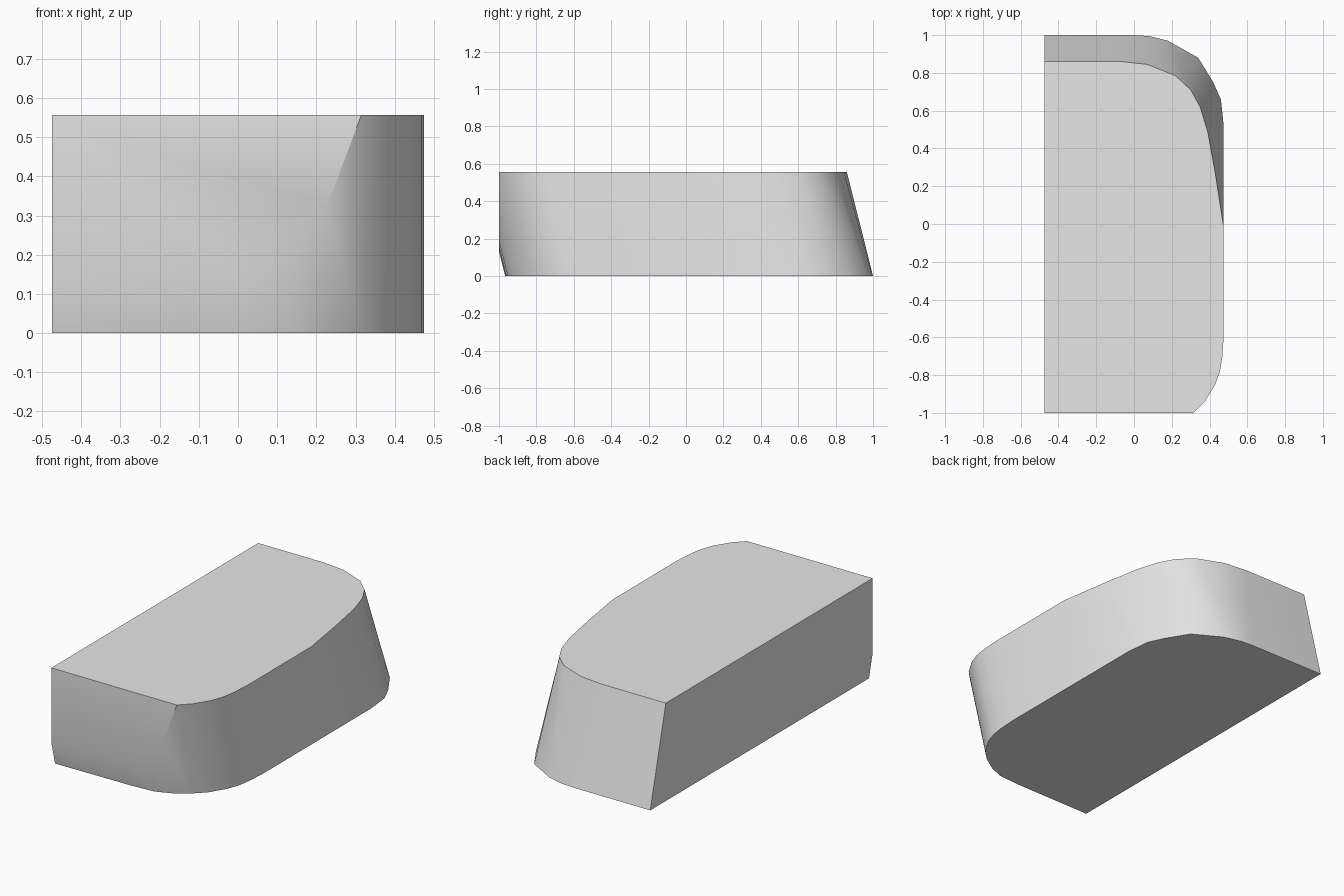
import bpy
import bmesh

cube = bpy.data.objects.get("Cube")
if cube:
    bpy.data.objects.remove(cube, do_unlink=True)

HEIGHT = 0.557
LEAN = -0.14      # how far the top is shifted toward the front
HALF_WIDTH = 0.475

# Rounded back corner, floor and top outlines
back_floor = [(-HALF_WIDTH, 1), (0.0, 1), (0.08, 0.995), (0.18, 0.97), (0.34, 0.88),
              (0.42, 0.75), (0.46, 0.66), (HALF_WIDTH, 0.52), (HALF_WIDTH, 0.2)]
back_top = [(-HALF_WIDTH, 0.86), (-0.07, 0.86), (0.07, 0.845), (0.22, 0.785), (0.30, 0.71),
            (0.35, 0.62), (0.39, 0.49), (0.43, 0.27), (HALF_WIDTH, -0.02)]

# Rounded front corner, the same on floor and top apart from the lean
front_floor = [(HALF_WIDTH, -0.45), (0.468, -0.56), (0.455, -0.64), (0.43, -0.71),
               (0.375, -0.80), (0.315, -0.86), (0.225, -0.92), (0.14, -0.953),
               (0.0, -0.962), (-HALF_WIDTH, -0.967)]
front_top = [(x, y + LEAN) for x, y in front_floor]

# Leaning block lofted between the two outlines
bm = bmesh.new()
floor = [bm.verts.new((x, y, 0)) for x, y in back_floor + front_floor]
top = [bm.verts.new((x, y, HEIGHT)) for x, y in back_top + front_top]
bm.faces.new(floor)
bm.faces.new(top)
for i in range(len(floor)):
    j = (i + 1) % len(floor)
    bm.faces.new((floor[i], floor[j], top[j], top[i]))

# Upright flat cut across the front
cut = bmesh.ops.bisect_plane(bm, geom=bm.verts[:] + bm.edges[:] + bm.faces[:],
                             plane_co=(0, -1, 0), plane_no=(0, -1, 0), clear_outer=True)
edges = [e for e in cut["geom_cut"] if isinstance(e, bmesh.types.BMEdge)]
bmesh.ops.contextual_create(bm, geom=edges)
bmesh.ops.recalc_face_normals(bm, faces=bm.faces[:])

mesh = bpy.data.meshes.new("leaning_block")
bm.to_mesh(mesh)
bm.free()
block = bpy.data.objects.new("leaning_block", mesh)
bpy.context.collection.objects.link(block)

# Plain grey finish
grey = bpy.data.materials.new("light_grey")
grey.use_nodes = True
color = (0.8, 0.8, 0.8, 1)
grey.diffuse_color = color
shader = next(n for n in grey.node_tree.nodes if n.type == "BSDF_PRINCIPLED")
shader.inputs["Base Color"].default_value = color
mesh.materials.append(grey)

# Smooth corners, crisp rims
bpy.ops.object.select_all(action="DESELECT")
block.select_set(True)
bpy.context.view_layer.objects.active = block
bpy.ops.object.shade_smooth_by_angle(angle=0.52)
